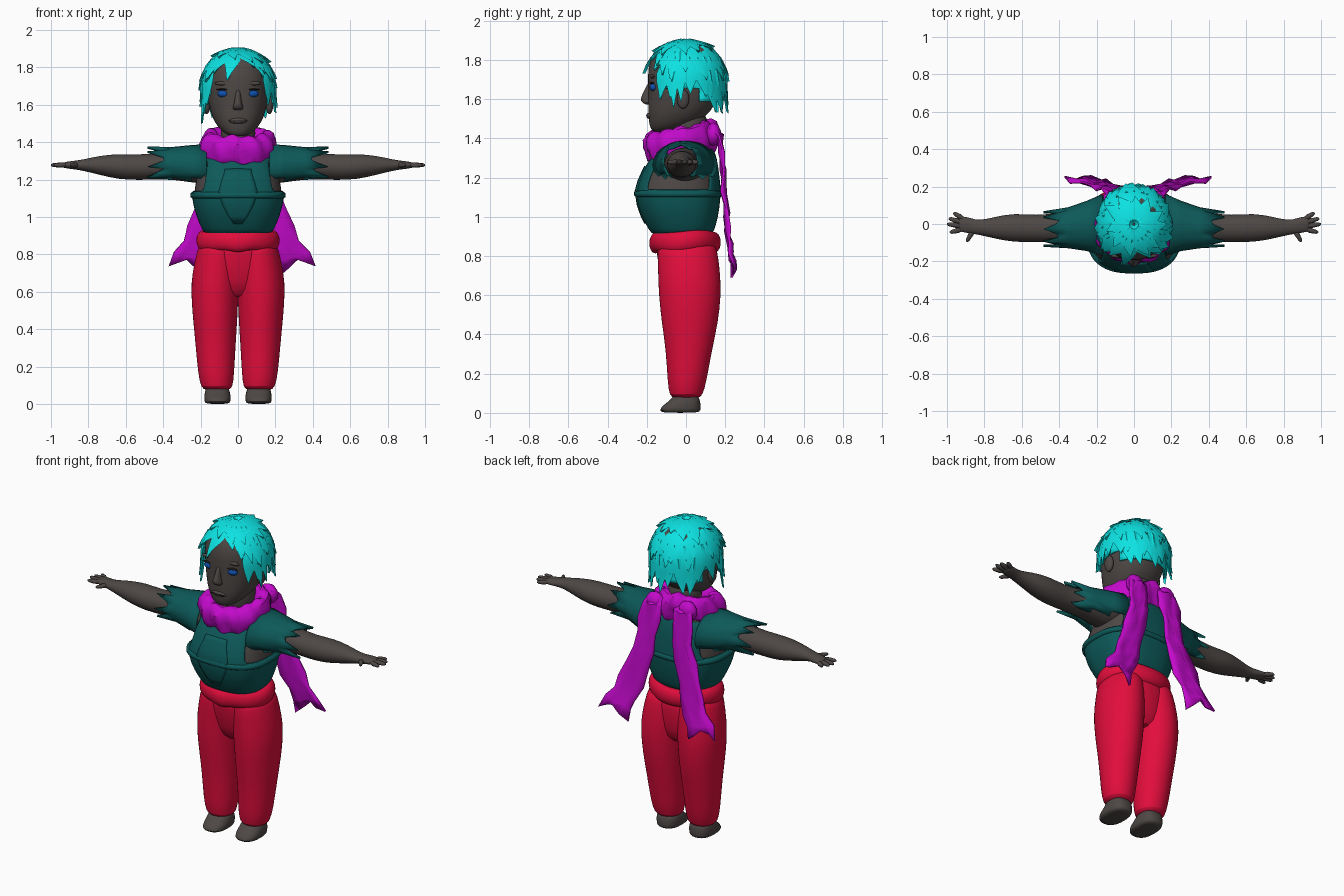
import bpy, bmesh, math, random
from math import sin, cos, pi, radians
from mathutils import Vector, noise

random.seed(4)
if "Cube" in bpy.data.objects:
    bpy.data.objects.remove(bpy.data.objects["Cube"])


def material(name, *rgb):
    m = bpy.data.materials.new(name)
    m.use_nodes = True
    m.diffuse_color = (*rgb, 1)
    m.node_tree.nodes["Principled BSDF"].inputs["Base Color"].default_value = (*rgb, 1)
    return m


skin = material("dark skin", .075, .064, .06)
teal = material("teal cloth", .004, .1, .1)
red = material("red cloth", .76, .004, .045)
purple = material("purple cloth", .55, .003, .6)
cyan = material("cyan hair", .004, .76, .76)
blue = material("blue eye", .005, .08, .42)
dark = material("dark line", .015, .012, .012)


def finish(name, bm, mat, sub=0, thick=0, angle=50):
    bmesh.ops.recalc_face_normals(bm, faces=bm.faces)
    me = bpy.data.meshes.new(name)
    bm.to_mesh(me)
    bm.free()
    me.materials.append(mat)
    ob = bpy.data.objects.new(name, me)
    bpy.context.collection.objects.link(ob)
    bpy.ops.object.select_all(action='DESELECT')
    ob.select_set(True)
    bpy.context.view_layer.objects.active = ob
    bpy.ops.object.shade_smooth_by_angle(angle=radians(angle))
    if thick:
        ob.modifiers.new("thickness", 'SOLIDIFY').thickness = thick
    if sub:
        ob.modifiers.new("smooth", 'SUBSURF').levels = sub
        ob.modifiers["smooth"].render_levels = sub
    return ob


def add_grid(bm, rows, closed=True, caps=True):
    vs = [[bm.verts.new(p) for p in r] for r in rows]
    n = len(vs[0])
    for a, b in zip(vs, vs[1:]):
        for i in range(n if closed else n - 1):
            j = (i + 1) % n
            bm.faces.new((a[i], a[j], b[j], b[i]))
    if closed and caps:
        bm.faces.new(vs[0])
        bm.faces.new(vs[-1])


def loft_rows(rings, axis='z', n=24, power=2, side=1):
    """Superelliptic rings: (position, centre a, centre b, radius a, radius b)."""
    rows = []
    for t, a, b, ra, rb in rings:
        row = []
        for i in range(n):
            c, s = cos(2 * pi * i / n), sin(2 * pi * i / n)
            u = a + ra * math.copysign(abs(c) ** (2 / power), c)
            v = b + rb * math.copysign(abs(s) ** (2 / power), s)
            row.append(Vector((side * u, v, t) if axis == 'z' else (side * t, u, v)))
        rows.append(row)
    return rows


def loft(name, rings, mat, axis='z', n=24, power=2, side=1, sub=1):
    bm = bmesh.new()
    add_grid(bm, loft_rows(rings, axis, n, power, side))
    return finish(name, bm, mat, sub)


def ball(name, pos, size, mat, seg=16):
    bm = bmesh.new()
    bmesh.ops.create_uvsphere(bm, u_segments=seg, v_segments=seg // 2, radius=1)
    for v in bm.verts:
        v.co = Vector(pos) + v.co * Vector(size)
    return finish(name, bm, mat)


# Trousers: pelvis, rolled waistband, two legs and feet
loft("pelvis", [(.56, 0, .02, .13, .1), (.66, 0, .015, .225, .135), (.8, 0, .005, .21, .155),
                (.9, 0, -.005, .2, .16)], red)
band = bmesh.new()
rows = []
for i in range(40):
    a = 2 * pi * i / 40
    dip = .018 * math.exp(-(cos(a) * 4) ** 2) * (sin(a) < 0)
    rows.append([Vector(((.192 + .033 * cos(b)) * cos(a), -.005 + (.152 + .033 * cos(b)) * sin(a),
                         .875 - dip + .055 * sin(b) + .006 * sin(3 * a))) for b in
                 [2 * pi * k / 10 for k in range(10)]])
add_grid(band, rows + [rows[0]], caps=False)
bmesh.ops.remove_doubles(band, verts=band.verts, dist=.0001)
finish("waistband", band, red, 1)

leg = [(.075, .112, 0, .06, .06), (.085, .113, 0, .085, .085), (.16, .117, .005, .097, .1),
       (.32, .12, .015, .108, .118), (.46, .122, .02, .12, .145), (.6, .125, .02, .128, .16),
       (.7, .118, .017, .128, .16), (.82, .105, .008, .115, .155), (.88, .1, 0, .1, .145)]
foot = [(0, .11, -.03, .06, .095), (.012, .11, -.03, .07, .105), (.035, .11, -.025, .072, .1),
        (.06, .11, -.005, .068, .078), (.1, .112, 0, .06, .06)]
arm = [(.1, 0, 1.26, .13, .1), (.25, -.005, 1.27, .105, .085), (.4, -.02, 1.275, .08, .07),
       (.52, -.025, 1.265, .072, .07), (.64, -.02, 1.27, .08, .07), (.74, -.02, 1.277, .06, .052),
       (.83, -.02, 1.278, .038, .03), (.87, -.01, 1.278, .042, .024), (.92, 0, 1.278, .044, .018),
       (.94, 0, 1.278, .036, .012)]
sleeve = [(.17, -.005, 1.265, .165, .125), (.25, -.01, 1.27, .135, .115), (.35, -.02, 1.28, .11, .095),
          (.43, -.027, 1.28, .095, .085)]
# Finger roots and tips in plan; the last one is the thumb
fingers = [(.92, .032, .965, .06), (.93, .012, .99, .03), (.93, -.01, 1, 0), (.925, -.03, .985, -.045),
           (.86, -.035, .895, -.095)]

for side, tag in ((1, "left"), (-1, "right")):
    loft(tag + "_leg", leg, red, side=side)
    loft(tag + "_foot", foot, skin, side=side, power=2.5)
    loft(tag + "_arm", arm, skin, axis='x', side=side, n=16)
    for k, (x0, y0, x1, y1) in enumerate(fingers):
        bm = bmesh.new()
        d = Vector((x1 - x0, y1 - y0, 0))
        across = d.normalized().cross(Vector((0, 0, 1)))
        rows = []
        for t, r in ((-.25, .009), (.3, .014), (.85, .01), (1, .004)):
            c = Vector((x0, y0, 1.278)) + d * t
            ring = [c + (across * cos(a) + Vector((0, 0, sin(a)))) * r for a in
                    [pi * i / 4 for i in range(8)]]
            rows.append([Vector((side * p.x, p.y, p.z)) for p in ring])
        add_grid(bm, rows)
        finish(f"{tag}_finger_{k + 1}", bm, skin)
    # Short sleeve, open underneath, with a torn hem
    bm = bmesh.new()
    rows = loft_rows(sleeve, 'x', 24, 2, side)
    for i, p in enumerate(rows[-1]):
        p.x += side * (.055 if i % 3 == 0 else -.04 * random.random())
        p.z += .012 * (i % 3 == 0) * (1 if p.z > 1.28 else -1)
    add_grid(bm, rows, caps=False)
    low = [f for f in bm.faces if f.calc_center_median().z < 1.205]
    bmesh.ops.delete(bm, geom=low, context='FACES')
    finish(tag + "_sleeve", bm, teal, thick=.012)

# Torso and the sleeveless armour over it
trunk = [(.91, 0, -.02, .18, .155), (.96, 0, -.025, .205, .18), (1.04, 0, -.037, .236, .208),
         (1.12, 0, -.04, .248, .218), (1.14, 0, -.04, .246, .217), (1.22, 0, -.03, .232, .2),
         (1.3, 0, -.012, .212, .17), (1.35, 0, 0, .18, .14)]
loft("torso", [(z, x, y, a * .95, b * .95) for z, x, y, a, b in trunk] + [(1.4, 0, .01, .1, .1)],
     skin, power=2.5, n=32)
bm = bmesh.new()
add_grid(bm, loft_rows(trunk, n=40, power=2.6), caps=False)
holes = [f for f in bm.faces if f.calc_center_median().z > 1.14
         and abs(f.calc_center_median().x) > .175]
bmesh.ops.delete(bm, geom=holes, context='FACES')
armour = finish("chest_armour", bm, teal, 1, thick=.014)
# Raised lozenge panel on the chest and a rim below the arm openings
bm = bmesh.new()
outline = [(.925, .025), (.98, .055), (1.05, .09), (1.13, .115), (1.2, .1), (1.27, .085), (1.3, .08)]
add_grid(bm, [[(w * k / 4, -.29, z) for k in range(-4, 5)] for z, w in outline], closed=False)
panel = finish("chest_panel", bm, teal)
wrap = panel.modifiers.new("wrap", 'SHRINKWRAP')
wrap.target, wrap.offset = armour, .006
panel.modifiers.new("thickness", 'SOLIDIFY').thickness = .012
loft("armour_rim", [(1.095, 0, -.04, .249, .219), (1.105, 0, -.04, .257, .226),
                    (1.13, 0, -.04, .256, .226), (1.14, 0, -.04, .246, .216)], teal, power=2.6, n=40)

# Scarf: crumpled ring, knots and two forked tails
bm = bmesh.new()
rows = []
for i in range(56):
    a = 2 * pi * i / 56
    lean = .03 * sin(a)
    row = []
    for k in range(14):
        b = 2 * pi * k / 14
        p = Vector(((.155 + .05 * cos(b)) * cos(a), -.025 + (.14 + .05 * cos(b)) * sin(a),
                    1.38 + lean + .08 * sin(b)))
        crease = noise.noise(p * 14) * .02 + .006 * sin(11 * a + 2 * sin(b))
        row.append(p + Vector((cos(a) * cos(b), sin(a) * cos(b), sin(b))) * crease)
    rows.append(row)
add_grid(bm, rows + [rows[0]], caps=False)
bmesh.ops.remove_doubles(bm, verts=bm.verts, dist=.0001)
finish("scarf_ring", bm, purple, angle=35)

tail = [(.105, .135, 1.46, .045), (.11, .18, 1.42, .06), (.12, .185, 1.33, .07), (.13, .195, 1.24, .06),
        (.155, .2, 1.13, .072), (.19, .215, 1.02, .068), (.22, .215, .93, .08), (.255, .23, .85, .07),
        (.3, .24, .79, .085), (.32, .252, .745, .095)]
for side, tag, spread in ((1, "left", 1), (-1, "right", .86)):
    bm = bmesh.new()
    rows = []
    for n, (x, y, z, w) in enumerate(tail):
        row = []
        for k in range(-2, 3):
            fork = (.03 * (1 - abs(k)) if n == len(tail) - 1 else 0)
            row.append((side * (x * spread + w * k / 2), y + .014 * sin(k * 2 + n * 1.7),
                        z + fork + .012 * k * (n > 4)))
        rows.append(row)
    add_grid(bm, rows, closed=False)
    finish(tag + "_scarf_tail", bm, purple, thick=.012, angle=40)
    ball(tag + "_scarf_knot", (side * .11, .14, 1.42), (.06, .04, .06), purple, 10)

# Head, neck and face
loft("neck", [(1.34, 0, .01, .1, .1), (1.45, 0, .01, .09, .095), (1.56, 0, .01, .1, .1)], skin)
loft("head", [(1.432, 0, -.125, .035, .04), (1.445, 0, -.1, .07, .08), (1.48, 0, -.065, .108, .125),
              (1.53, 0, -.035, .138, .16), (1.6, 0, -.015, .158, .178), (1.68, 0, -.012, .165, .182),
              (1.76, 0, -.01, .168, .187), (1.83, 0, -.005, .15, .165), (1.87, 0, 0, .11, .12),
              (1.89, 0, 0, .05, .05)], skin, power=2.25)
loft("nose", [(1.57, 0, -.185, .02, .02), (1.582, 0, -.195, .032, .03), (1.6, 0, -.2, .024, .037),
              (1.64, 0, -.185, .016, .03), (1.69, 0, -.175, .014, .018)], skin, n=12)
ball("lips", (0, -.178, 1.515), (.05, .025, .018), skin)
ball("mouth_line", (0, -.199, 1.515), (.05, .005, .003), dark)
for side, tag in ((1, "left"), (-1, "right")):
    ball(tag + "_eye", (side * .076, -.164, 1.66), (.034, .022, .021), blue)
    ball(tag + "_eyelid", (side * .078, -.174, 1.682), (.04, .012, .005), dark)
    ball(tag + "_brow", (side * .08, -.17, 1.715), (.045, .012, .011), skin)
    ball(tag + "_ear", (side * .168, -.015, 1.6), (.02, .032, .05), skin)


# Hair: a cap with an open face, covered in layered pointed locks
def on_head(az, th, lift):
    """Point on the hair dome; azimuth zero is the front, polar angle from the top."""
    r = sin(radians(min(th, 95)))
    return Vector(((.18 + lift) * r * sin(az), -.002 - (.19 + lift) * r * cos(az),
                   1.69 + (.195 + lift) * cos(radians(th))))


bm = bmesh.new()
add_grid(bm, [[on_head(2 * pi * i / 32, th, 0) for i in range(32)] for th in range(3, 123, 7)], caps=False)
bare = [f for f in bm.faces for c in [f.calc_center_median()]
        if (c.y < -.115 and c.z < 1.81) or (c.y < .08 and c.z < 1.65)]
bmesh.ops.delete(bm, geom=bare, context='FACES')
finish("hair_cap", bm, cyan, thick=.012)

hair = bmesh.new()


def lock(az, start, end, width, lift, swirl):
    rows = []
    for k in range(6):
        t = k / 5
        a = radians(az + swirl * t)
        th = start + (end - start) * t
        w = width * (.55 + 1.1 * t if t < .45 else 1.9 * (1 - t) + .02)
        c = on_head(a, th, .012 + lift * t * t)
        out = Vector((sin(a), -cos(a), cos(radians(th)))).normalized()
        wide = Vector((cos(a), sin(a), 0)) * w
        rows.append([c - wide, c + out * .016 * (1.02 - t), c + wide, c - out * .014])
    add_grid(hair, rows)


def jitter(s):
    return random.uniform(-s, s)


for k in range(11):                                   # crown
    lock(k * 33 + jitter(9), 4, 48 + jitter(8), .05, .03, 18 + jitter(12))
for az in range(55, 310, 19):                         # middle layer
    lock(az + jitter(6), 32, 84 + jitter(10), .05, .022, jitter(16))
for az in range(62, 305, 15):                         # lower layer
    lock(az + jitter(4), 55, 112 + jitter(7), .046, .016, jitter(10))
for az in range(128, 240, 15):                        # nape
    lock(az + jitter(4), 75, 128 + jitter(9), .04, .02, jitter(10))
for az, end, swirl in ((-62, 82, 8), (-44, 78, -6), (-28, 70, -12), (-8, 80, -8), (14, 62, 14),
                       (30, 70, 16), (48, 82, 10), (64, 90, 8)):   # fringe
    lock(az, 22, end, .042, .03, swirl)
for az, end in ((-72, 148), (-64, 128), (70, 126), (80, 118)):      # long side locks
    lock(az, 45, end, .034, .022, 4)
finish("hair_locks", hair, cyan, angle=35)
